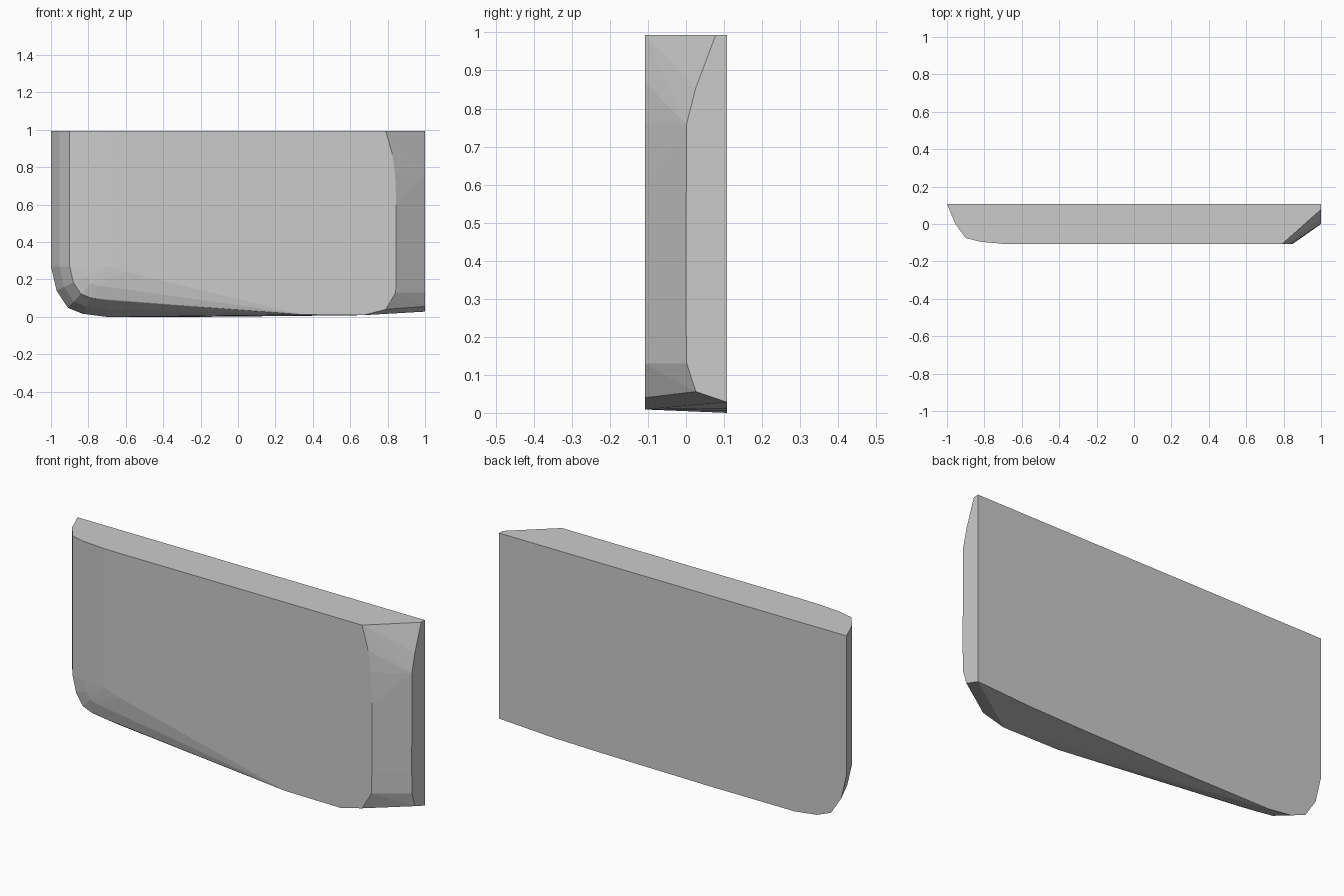
import bpy, bmesh

if "Cube" in bpy.data.objects:
    bpy.data.objects.remove(bpy.data.objects["Cube"])

TOP, BACK, FRONT = 0.993, 0.108, -0.108
pts = []

# rounded left end and lower corner: one outline shrinking towards the front
corner = [(-1, 0), (-0.9, 0.48), (-0.7, 0.82), (-0.43, 0.94), (0, 1)]
for y, k in [(BACK, 1), (0.0, 0.85), (-0.075, 0.667), (-0.095, 0.4), (-0.106, 0)]:
    pts.append((-0.7 - 0.3 * k, y, TOP))
    pts += [(-0.7 + 0.3 * k * cx, y, 0.27 - 0.27 * k * cz) for cx, cz in corner]

# flat front, ending in the curved edge of the right bevel
for x, z in [(-0.6, TOP), (-0.6, 0.24), (0.35, 0.012), (0.67, 0.009), (0.79, 0.04),
             (0.843, 0.13), (0.846, 0.24), (0.846, 0.6), (0.84, 0.76),
             (0.825, 0.87), (0.79, TOP)]:
    pts.append((x, FRONT, z))

# right end face with the other edge of the bevel
for y, z in [(BACK, TOP), (0.078, TOP), (0.026, 0.855), (0.001, 0.757), (0.0, 0.6),
             (0.0, 0.24), (0.002, 0.13), (0.026, 0.056), (BACK, 0.028)]:
    pts.append((1.0, y, z))

# bottom edge of the back
pts += [(x, BACK, z) for x, z in [(-0.2, 0.0), (0.4, 0.006), (0.7, 0.012)]]

# wrap the outlines into one solid slab
bm = bmesh.new()
for p in pts:
    bm.verts.new(p)
hull = bmesh.ops.convex_hull(bm, input=bm.verts[:])
loose = {v for v in hull["geom_interior"] + hull["geom_unused"]
         if isinstance(v, bmesh.types.BMVert)}
bmesh.ops.delete(bm, geom=list(loose), context="VERTS")
bmesh.ops.dissolve_limit(bm, angle_limit=0.01, verts=bm.verts[:], edges=bm.edges[:])
bmesh.ops.recalc_face_normals(bm, faces=bm.faces[:])

mesh = bpy.data.meshes.new("bevelled_slab")
bm.to_mesh(mesh)
bm.free()
slab = bpy.data.objects.new("bevelled_slab", mesh)
bpy.context.collection.objects.link(slab)
